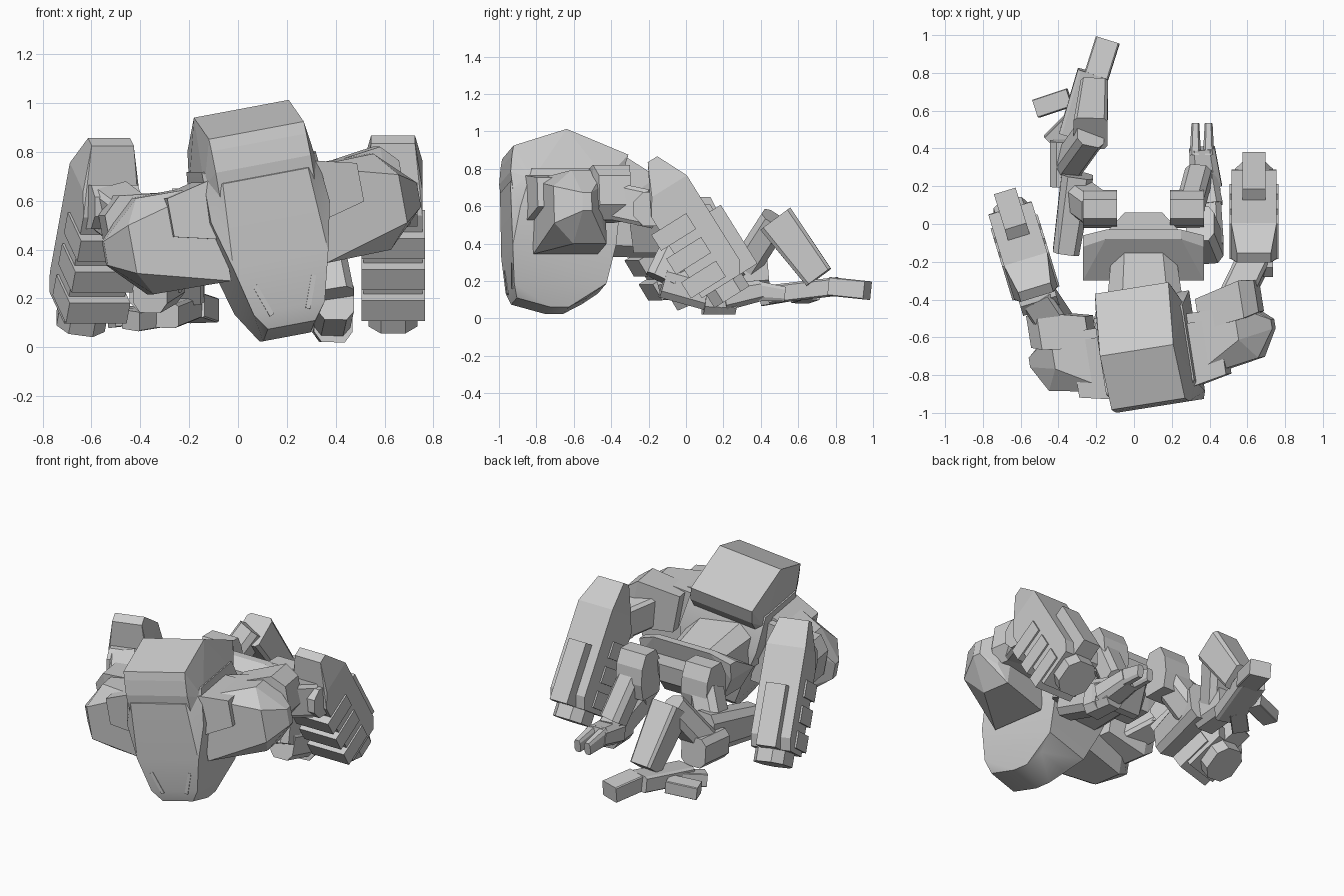
import bpy
import bmesh
from math import radians
from mathutils import Matrix, Vector

default_cube = bpy.data.objects.get("Cube")
if default_cube:
    bpy.data.objects.remove(default_cube, do_unlink=True)

# One plain grey for the whole machine
grey = bpy.data.materials.new("plain grey")
grey.use_nodes = True
grey.diffuse_color = (.6, .6, .6, 1)
grey.node_tree.nodes["Principled BSDF"].inputs["Base Color"].default_value = grey.diffuse_color


def move(x=0, y=0, z=0):
    return Matrix.Translation((x, y, z))


def turn(degrees, axis):
    return Matrix.Rotation(radians(degrees), 4, axis)


def flip(side):
    return Matrix.Diagonal((side, 1, 1, 1))


def hull(name, corners, smooth_angle=None):
    """Convex armour part wrapped around its corners."""
    bm = bmesh.new()
    for corner in corners:
        bm.verts.new(corner)
    bmesh.ops.convex_hull(bm, input=bm.verts[:])
    loose = [vert for vert in bm.verts if not vert.link_faces]
    bmesh.ops.delete(bm, geom=loose, context="VERTS")
    bmesh.ops.dissolve_limit(bm, angle_limit=radians(2), verts=bm.verts[:], edges=bm.edges[:])
    bmesh.ops.recalc_face_normals(bm, faces=bm.faces[:])
    mesh = bpy.data.meshes.new(name)
    bm.to_mesh(mesh)
    bm.free()
    if smooth_angle:
        mesh.shade_smooth()
        mesh.set_sharp_from_angle(angle=radians(smooth_angle))
    mesh.materials.append(grey)
    part = bpy.data.objects.new(name, mesh)
    bpy.context.collection.objects.link(part)


def stack(name, frame, *sections, smooth_angle=None):
    """Armour shell from rectangular sections: half width, front, back, height."""
    corners = []
    for half, front, back, height in sections:
        for x in (-half, half):
            for y in (front, back):
                corners.append(frame @ Vector((x, y, height)))
    hull(name, corners, smooth_angle)


def beam(name, start, end, width, thick, taper=1, chamfer=.6):
    """Limb block between two joints with cut corners, shrinking by taper."""
    start, end = Vector(start), Vector(end)
    along = (end - start).normalized()
    guide = Vector((0, 1, 0)) if abs(along.x) > .8 else Vector((1, 0, 0))
    side = (guide - along * guide.dot(along)).normalized()
    up = along.cross(side)
    corners = []
    for centre, scale in ((start, scale_half(1)), (end, scale_half(taper))):
        for sx in (-scale, scale):
            for sy in (-scale, scale):
                corners.append(centre + side * width * sx + up * thick * sy * chamfer)
                corners.append(centre + side * width * sx * chamfer + up * thick * sy)
    hull(name, corners)


def scale_half(factor):
    return factor / 2


# Torso, leaning to one side and slightly turned
torso = move(.1, -.655, .505) @ turn(9, "Z") @ turn(-10.5, "Y")
stack("upper_hood", torso,
      (.2, 0, 0, .48), (.2, -.29, .2, .39), (.2, -.3, .33, .34),
      (.2, -.31, .3, .25), (.24, -.2, .2, .2), (.2, -.3, .2, .15))
stack("chest", torso,
      (.24, -.2, .2, .26), (.18, -.31, .2, .2), (.25, -.27, .27, .05), (.2, -.31, .25, -.15),
      (.15, -.3, .2, -.35), (.1, -.28, .1, -.42), (.1, -.1, 0, -.47), smooth_angle=28)

# Thin vents low on the chest
for side in (-1, 1):
    vent = torso @ move(side * .1, -.3, -.3) @ turn(side * 20, "Y")
    stack("chest_vent", vent, (.01, -.004, .004, -.07), (.01, -.008, 0, .07))

# Shoulder pods, swept outward from the chest, and the joint blocks behind
for label, side in (("left", 1), ("right", -1)):
    outward = torso @ flip(side) @ turn(90, "Y")
    stack(label + "_shoulder_pod", outward,
          (.2, -.2, .15, .2), (.2, -.03, .15, .5), (.1, -.14, .12, .57), (.05, 0, .05, .66))
    stack(label + "_shoulder_ridge", outward @ move(x=-.1),
          (.14, -.25, .1, .15), (.08, -.2, .1, .4))
    stack(label + "_shoulder_back", outward @ move(x=-.07),
          (.12, .05, .22, .3), (.15, .08, .28, .55), (.08, .1, .27, .62))

# Cannon forearms, built upright and then swung into place
arm_places = {"left": (1, 0, move(.635, .23, .14)), "right": (-1, 17, move(-.64, .03, .13))}
for label, (side, yaw, place) in arm_places.items():
    frame = place @ turn(yaw, "Z") @ turn(32, "X") @ flip(side)
    stack(label + "_forearm", frame,
          (.12, -.14, .1, .05), (.12, -.14, .14, .12), (.12, -.14, .14, .56),
          (.12, -.08, .14, .65), (.09, 0, .06, .82))
    stack(label + "_forearm_rail", frame, (.06, .1, .21, .05), (.06, .1, .21, .42))
    for band in range(3):
        centre = frame @ move(z=.13 + .15 * band)
        stack(label + "_forearm_band", centre, (.13, -.19, .03, -.05), (.13, -.19, .03, .05))
    muzzle_tip, muzzle_base = frame @ Vector((0, 0, -.03)), frame @ Vector((0, 0, .1))
    beam(label + "_muzzle", muzzle_tip, muzzle_base, width=.2, thick=.22, chamfer=.5)
    elbow = frame @ Vector((0, -.12, .6))
    pin = frame.to_3x3() @ Vector((.1, 0, 0))
    beam(label + "_elbow", elbow - pin, elbow + pin, width=.18, thick=.18, chamfer=.45)
    shoulder = torso @ Vector((side * .46, .15, .05))
    beam(label + "_upper_arm", shoulder, elbow, width=.17, thick=.2, chamfer=.8)

# Waist and pelvis
middle = move(x=.05)
beam("waist", (.06, -.5, .5), (.05, -.15, .46), width=.42, thick=.34, taper=.8)
stack("pelvis", middle, (.2, -.08, -.03, .65), (.32, -.12, -.06, .6),
      (.32, -.3, -.07, .5), (.24, -.28, -.1, .35))
stack("pelvis_rear", middle, (.25, -.1, -.1, .54), (.1, -.1, .06, .54),
      (.1, -.1, .05, .43), (.17, -.15, -.1, .3))

# Rounded hip guards
for label, x, z in (("left", .28, .33), ("right", -.18, .37)):
    stack(label + "_hip", move(x, .08, z),
          (.09, -.08, .08, 0), (.09, -.1, .1, .1), (.09, -.09, .09, .2), (.09, -.05, .05, .28))

# Left leg, folded beneath the body
left_hip = Vector((.35, 0, .45))
left_knee = Vector((.4, -.12, .2))
left_heel = Vector((.38, .2, .11))
left_ankle = Vector((.36, .3, .15))
beam("left_thigh", left_hip, left_knee, width=.15, thick=.2)
beam("left_rear_thigh", (.3, .1, .45), (.34, .25, .2), width=.14, thick=.15)
beam("left_shin", left_knee, left_heel, width=.15, thick=.18)
beam("left_heel", (.39, .1, .13), (.37, .27, .11), width=.16, thick=.22, taper=.8)
beam("left_foot", left_heel, (.36, .4, .15), width=.17, thick=.14, taper=.8)
for offset in (-.035, .035):
    root = left_ankle + Vector((offset, .06, 0))
    beam("left_toe", root, root + Vector((0, .17, -.02)), width=.06, thick=.11, taper=.7)

# Right leg, trailing behind
right_hip = Vector((-.2, .08, .48))
right_knee = Vector((-.36, .3, .25))
right_bend = Vector((-.23, .48, .53))
right_ankle = Vector((-.21, .71, .22))
right_sole = Vector((-.32, .55, .13))
beam("right_upper_thigh", right_hip, (-.31, .16, .28), width=.17, thick=.18)
beam("right_thigh", (-.36, -.15, .24), (-.3, .26, .3), width=.14, thick=.2, taper=1.2)
beam("right_knee", (-.36, .2, .24), (-.36, .44, .26), width=.17, thick=.18)
beam("right_shin", right_knee, right_bend, width=.15, thick=.16)
beam("right_calf", right_bend, right_ankle, width=.18, thick=.2, taper=.8, chamfer=.8)
beam("right_foot", (-.32, .46, .13), (-.22, .8, .17), width=.16, thick=.1, chamfer=.8)
beam("right_front_toe", (-.2, .78, .17), (-.14, .97, .15), width=.13, thick=.1, chamfer=.9)
beam("right_side_toe", (-.34, .67, .14), (-.52, .61, .12), width=.1, thick=.08, chamfer=.9)
beam("right_rear_toe", right_sole, (-.44, .43, .11), width=.1, thick=.08, chamfer=.9)
